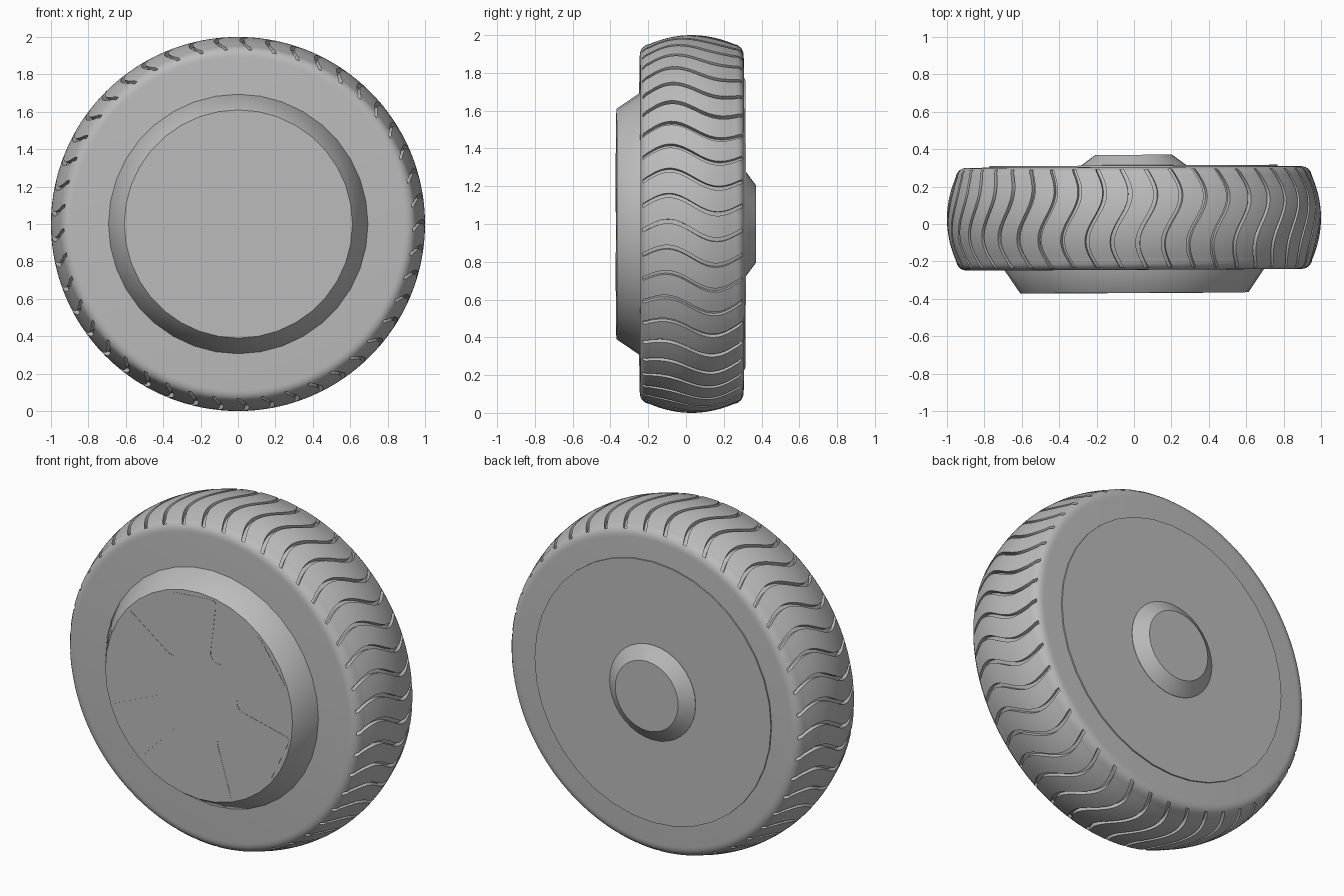
import bpy, bmesh, math
from math import sin, cos, pi, sqrt, radians
from mathutils import Matrix

cube = bpy.data.objects.get("Cube")
if cube:
    bpy.data.objects.remove(cube)

grey = bpy.data.materials.new("mid_grey")
grey.use_nodes = True
COLOUR = (0.5, 0.5, 0.5, 1)
grey.diffuse_color = COLOUR
grey.node_tree.nodes["Principled BSDF"].inputs["Base Color"].default_value = COLOUR

TILT = Matrix.Rotation(radians(0.3), 4, 'Z')
CENTRE_Y, HALF_WIDTH, GROOVE_END = 0.03, 0.275, 0.262


def finish(bm, name):
    """Turn a bmesh into a smooth shaded object with the wheel's slight tilt."""
    bmesh.ops.remove_doubles(bm, verts=bm.verts, dist=1e-5)
    bmesh.ops.recalc_face_normals(bm, faces=bm.faces)
    bm.transform(TILT)
    mesh = bpy.data.meshes.new(name)
    bm.to_mesh(mesh)
    bm.free()
    mesh.materials.append(grey)
    obj = bpy.data.objects.new(name, mesh)
    bpy.context.collection.objects.link(obj)
    bpy.ops.object.select_all(action='DESELECT')
    obj.select_set(True)
    bpy.context.view_layer.objects.active = obj
    bpy.ops.object.shade_smooth_by_angle(angle=radians(35))


def polar(r, a, y):
    return (r * cos(a), y, 1 + r * sin(a))


def skin(bm, rings):
    """Join closed rings of points with quads and cap both ends."""
    rows = [[bm.verts.new(p) for p in ring] for ring in rings]
    n = len(rows[0])
    for a, b in zip(rows, rows[1:]):
        for i in range(n):
            j = (i + 1) % n
            bm.faces.new((a[i], a[j], b[j], b[i]))
    bm.faces.new(rows[0])
    bm.faces.new(rows[-1])


def lathe(name, profile, sides):
    bm = bmesh.new()
    skin(bm, [[polar(r, 2 * pi * i / sides, y) for i in range(sides)] for r, y in profile])
    finish(bm, name)


# Tyre: crowned tread, rounded shoulders and wavy cut grooves
def tyre_radius(u):
    u = abs(u)
    if u < 0.23:
        return 1 - 0.95 * u * u
    t = min(1, (u - 0.23) / 0.045)
    return 0.95 - 0.06 * (1 - sqrt(1 - t * t))


def wave(u):
    return -0.05 * sin(pi * u / GROOVE_END) if abs(u) < GROOVE_END else 0


GROOVES, DEPTH, HALF_GROOVE = 45, 0.025, 0.011
pitch = 2 * pi / GROOVES
land = pitch - 2 * HALF_GROOVE
columns = [(-HALF_GROOVE, 0), (-HALF_GROOVE, 1), (HALF_GROOVE, 1), (HALF_GROOVE, 0)]
columns += [(HALF_GROOVE + land * k / 3, 0) for k in (1, 2)]

inner = [(GROOVE_END * k / 14, DEPTH) for k in range(-14, 15)]
outer = [(GROOVE_END, 0), (0.27, 0), (0.2735, 0), (HALF_WIDTH, 0)]
rows = [(-u, d) for u, d in reversed(outer)] + inner + outer

rings = []
for u, depth in rows:
    rings.append([polar(tyre_radius(u) - depth * cut,
                        radians(86) + k * pitch + off + wave(u), CENTRE_Y + u)
                  for k in range(GROOVES) for off, cut in columns])
bm = bmesh.new()
skin(bm, rings)
finish(bm, "tyre")

# Front hub, back plate and back axle cap
lathe("front_hub", [(0.695, -0.235), (0.695, -0.243), (0.61, -0.368)], 36)
lathe("back_plate", [(0.77, 0.29), (0.77, 0.313)], 36)
lathe("axle_cap", [(0.28, 0.30), (0.28, 0.315), (0.205, 0.37)], 36)

# Six-spoked thin plate on the front hub
outline = []
for k in range(6):
    mid = radians(95 + 60 * k)
    # rounded outer end of the spoke
    for side in (-1, 1):
        corner = [(0.53, 0.155), (0.565, 0.16), (0.582, 0.148), (0.59, 0.125)]
        for along, across in (corner if side < 0 else reversed(corner)):
            r, a = math.hypot(along, across), mid + side * math.atan2(across, along)
            outline.append((min(r, 0.595) * cos(a), min(r, 0.595) * sin(a)))
    # round notch before the next spoke
    gap = mid + radians(30)
    for j in range(9):
        t = radians(-75 + 150 * j / 8)
        along, across = 0.3 - 0.05 * cos(t), 0.05 * sin(t)
        outline.append((along * cos(gap) - across * sin(gap),
                        along * sin(gap) + across * cos(gap)))
bm = bmesh.new()
skin(bm, [[(x, y, 1 + z) for x, z in outline] for y in (-0.366, -0.3695)])
finish(bm, "spoke_plate")
